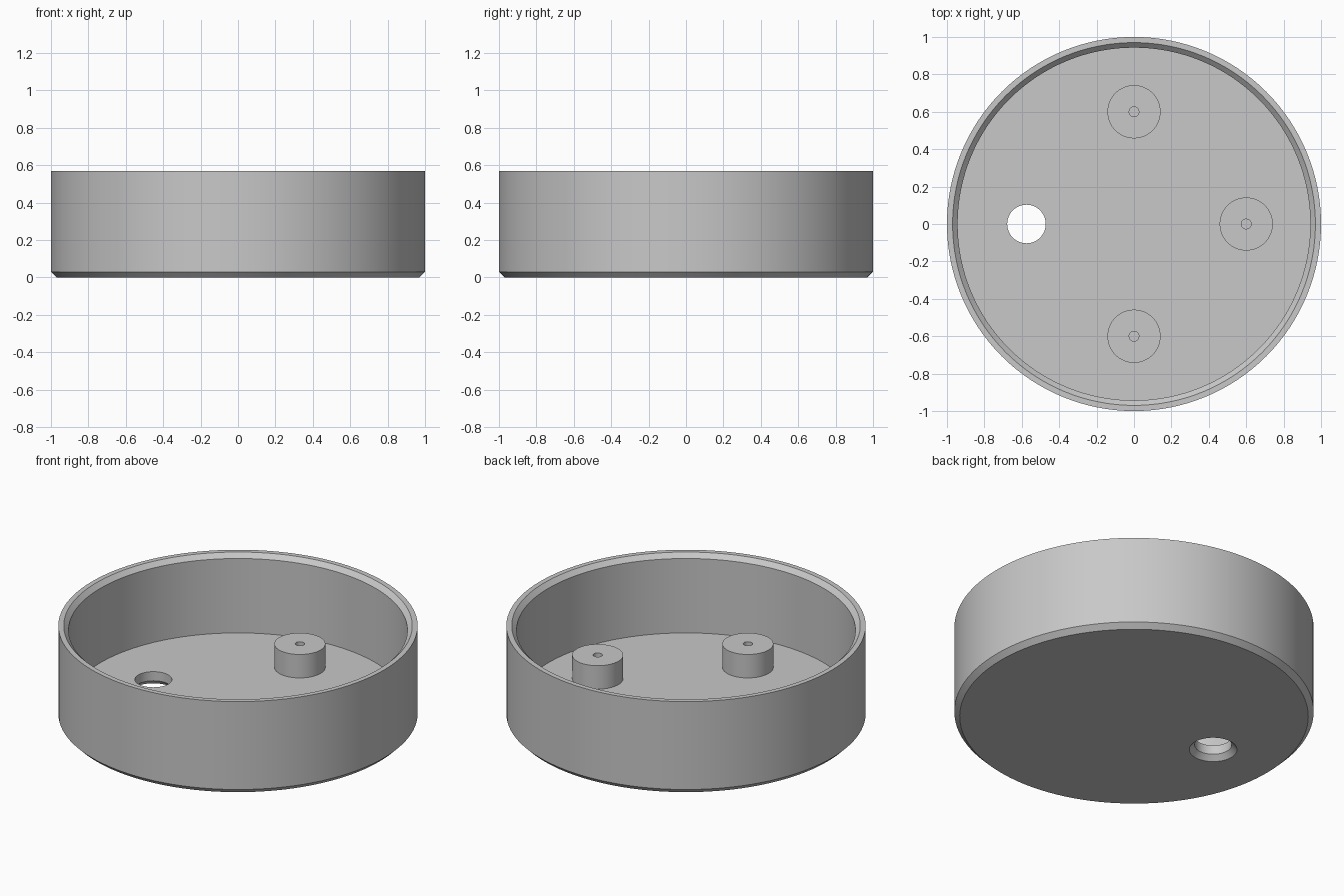
import bpy, bmesh, math

if "Cube" in bpy.data.objects:
    bpy.data.objects.remove(bpy.data.objects["Cube"])

SEG = 128
FLOOR = 0.086

grey = bpy.data.materials.new("plain grey")
grey.diffuse_color = (0.58, 0.58, 0.58, 1)
grey.use_nodes = True
grey.node_tree.nodes["Principled BSDF"].inputs["Base Color"].default_value = grey.diffuse_color


def lathe(name, profile, seg, x=0.0, y=0.0):
    """Revolve (radius, z) points around z and cap both ends into a closed solid."""
    bm = bmesh.new()
    rings = []
    for r, z in profile:
        rings.append([bm.verts.new((x + r * math.cos(2 * math.pi * i / seg),
                                    y + r * math.sin(2 * math.pi * i / seg), z))
                      for i in range(seg)])
    for a, b in zip(rings, rings[1:]):
        for i in range(seg):
            j = (i + 1) % seg
            bm.faces.new((a[i], a[j], b[j], b[i]))
    bm.faces.new(rings[0][::-1])
    bm.faces.new(rings[-1])
    bmesh.ops.recalc_face_normals(bm, faces=bm.faces)
    mesh = bpy.data.meshes.new(name)
    bm.to_mesh(mesh)
    bm.free()
    mesh.materials.append(grey)
    obj = bpy.data.objects.new(name, mesh)
    bpy.context.collection.objects.link(obj)
    return obj


def activate(obj):
    bpy.ops.object.select_all(action='DESELECT')
    obj.select_set(True)
    bpy.context.view_layer.objects.active = obj


# round tray: chamfered foot, straight wall, chamfered inner lip, flat floor
tray = lathe("round_tray", [(0.97, 0), (1, 0.03), (1, 0.57), (0.97, 0.57),
                            (0.943, 0.543), (0.943, FLOOR)], SEG)

# cable hole through the floor, countersunk from below
cutter = lathe("cable_hole_cutter", [(0.143, -0.01), (0.103, 0.03), (0.103, 0.2)],
               64, x=-0.575)
cutter.hide_render = True
activate(tray)
mod = tray.modifiers.new("cable_hole", 'BOOLEAN')
mod.operation = 'DIFFERENCE'
mod.solver = 'EXACT'
mod.object = cutter
bpy.ops.object.modifier_apply(modifier=mod.name)
bpy.data.objects.remove(cutter)

# three screw posts with blind pilot holes, sunk slightly into the floor
posts = [lathe("screw_post_" + side,
               [(0.142, FLOOR - 0.02), (0.142, 0.23), (0.026, 0.23), (0.026, FLOOR + 0.004)],
               64, x, y)
         for side, x, y in (("right", 0.6, 0), ("back", 0, 0.6), ("front", 0, -0.6))]

for obj in [tray] + posts:
    activate(obj)
    bpy.ops.object.shade_smooth_by_angle(angle=math.radians(30))
